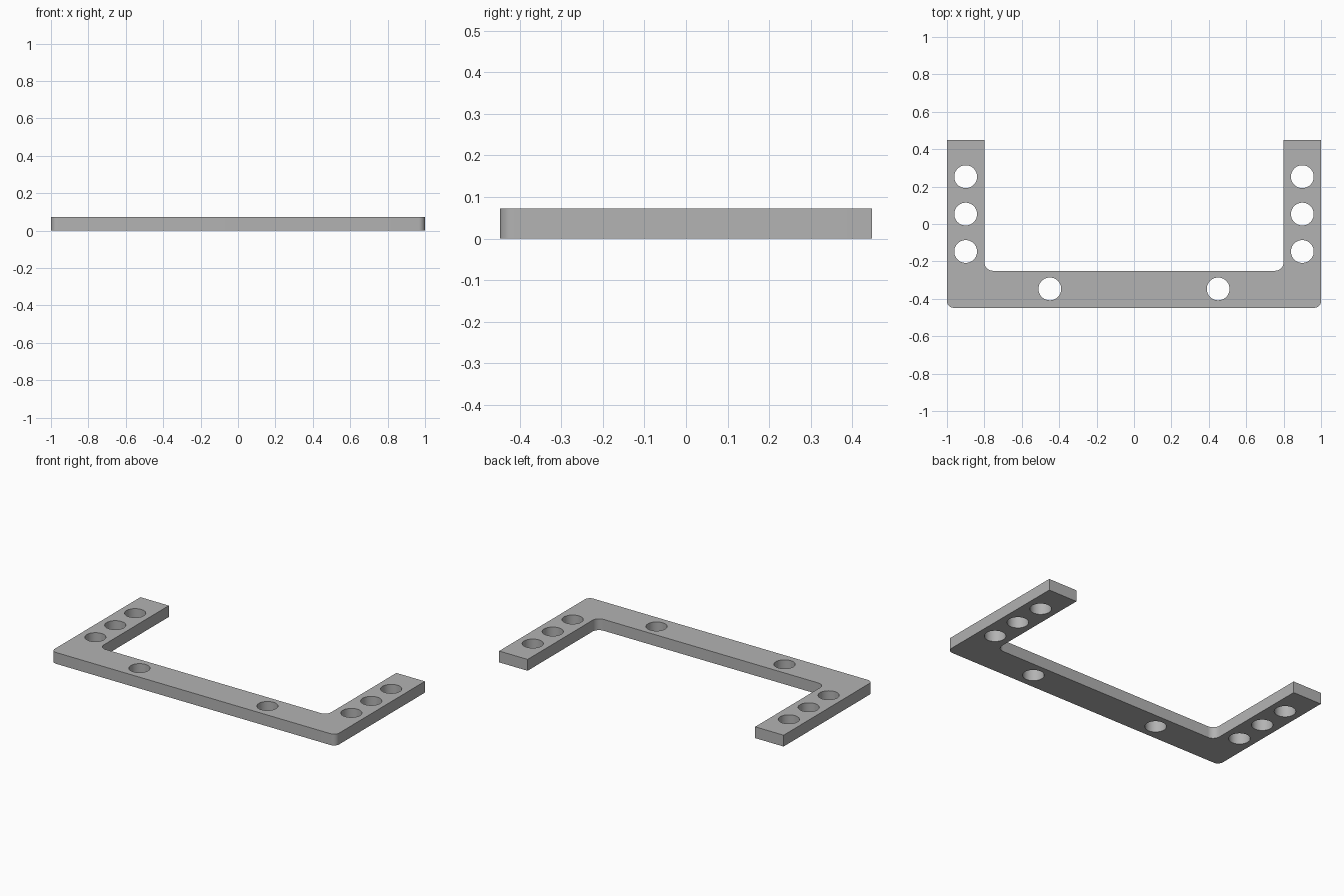
import bpy
import bmesh
from mathutils import Matrix

HEIGHT = 0.072
HALF_DEPTH = 0.448
HOLE_RADIUS = 0.061

cube = bpy.data.objects.get("Cube")
if cube:
    bpy.data.objects.remove(cube, do_unlink=True)

grey = bpy.data.materials.new("plain grey")
grey.use_nodes = True
colour = (0.45, 0.45, 0.45, 1)
grey.diffuse_color = colour
grey.node_tree.nodes["Principled BSDF"].inputs["Base Color"].default_value = colour


def add_object(name, bm):
    bmesh.ops.recalc_face_normals(bm, faces=bm.faces)
    mesh = bpy.data.meshes.new(name)
    bm.to_mesh(mesh)
    bm.free()
    mesh.materials.append(grey)
    obj = bpy.data.objects.new(name, mesh)
    bpy.context.collection.objects.link(obj)
    return obj


def round_corners(bm, y, radius):
    """Round the upright edges that stand at depth y."""
    edges = [e for e in bm.edges
             if all(abs(v.co.y - y) < 0.001 for v in e.verts)
             and abs(e.verts[0].co.x - e.verts[1].co.x) < 0.001]
    bmesh.ops.bevel(bm, geom=edges, offset=radius, segments=8,
                    profile=0.5, affect="EDGES")


# U-shaped plate: half outline, mirrored, then extruded
half = [(1, -HALF_DEPTH), (1, HALF_DEPTH), (0.8, HALF_DEPTH), (0.8, -0.25)]
outline = half + [(-x, y) for x, y in reversed(half)]
bm = bmesh.new()
base = bm.faces.new([bm.verts.new((x, y, 0)) for x, y in outline])
top = bmesh.ops.extrude_face_region(bm, geom=[base])["geom"]
bmesh.ops.translate(bm, vec=(0, 0, HEIGHT),
                    verts=[v for v in top if isinstance(v, bmesh.types.BMVert)])
round_corners(bm, -HALF_DEPTH, 0.035)
round_corners(bm, -0.25, 0.045)
bracket = add_object("bracket_plate", bm)

# Through holes: three in each arm, two in the crossbar
bm = bmesh.new()
for side in (-1, 1):
    for x, y in [(0.9, 0.253), (0.9, 0.053), (0.9, -0.147), (0.45, -0.347)]:
        bmesh.ops.create_cone(
            bm, cap_ends=True, segments=48, radius1=HOLE_RADIUS,
            radius2=HOLE_RADIUS, depth=HEIGHT * 3,
            matrix=Matrix.Translation((side * x, y, HEIGHT / 2)))
cutter = add_object("hole_cutter", bm)
cutter.hide_render = True

drill = bracket.modifiers.new("holes", "BOOLEAN")
drill.operation = "DIFFERENCE"
drill.solver = "EXACT"
drill.object = cutter

# Apply the holes and keep the rims sharp
bpy.ops.object.select_all(action="DESELECT")
bracket.select_set(True)
bpy.context.view_layer.objects.active = bracket
bpy.ops.object.modifier_apply(modifier=drill.name)
bpy.data.objects.remove(cutter, do_unlink=True)
bpy.ops.object.shade_smooth_by_angle(angle=0.6)
